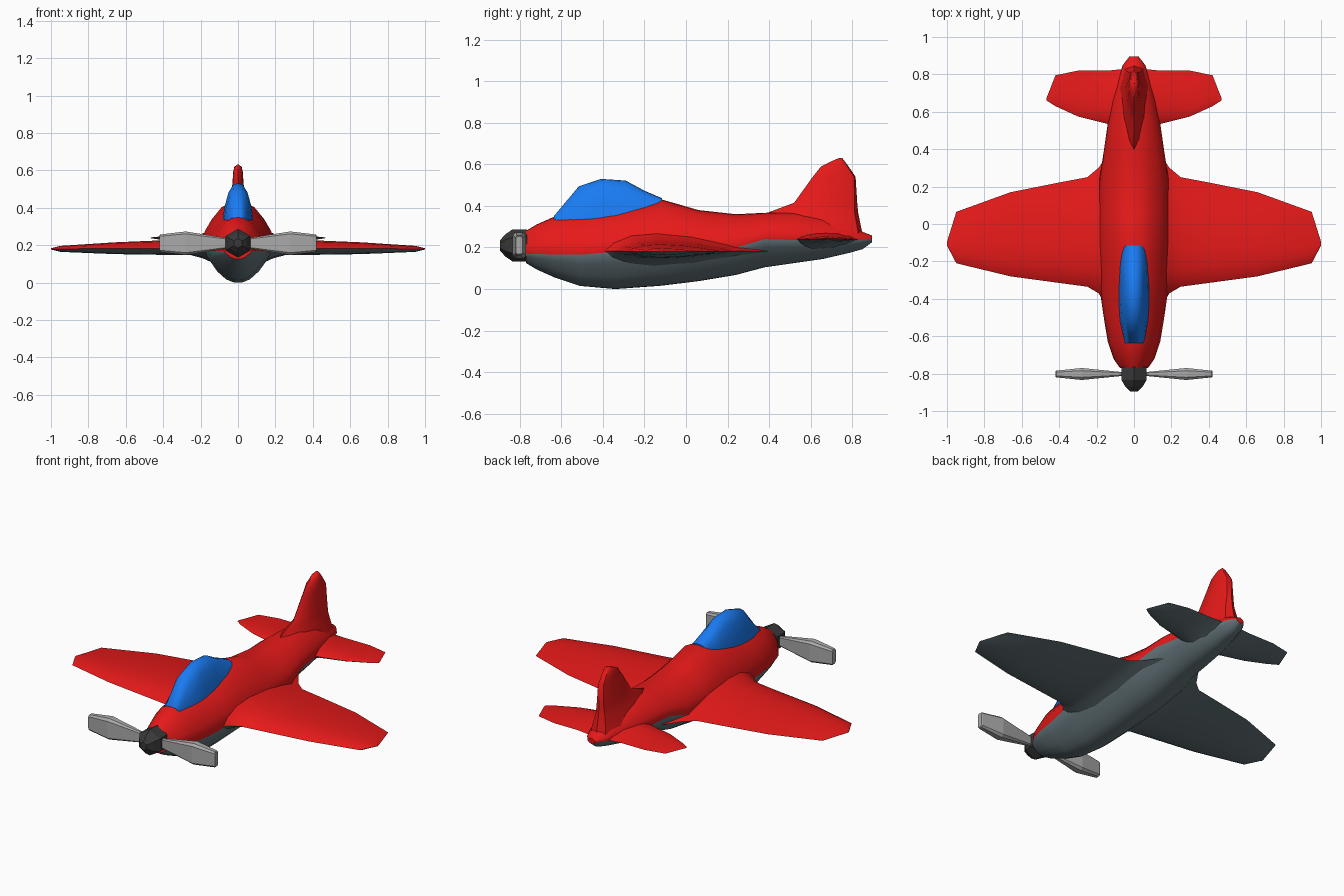
import bpy, bmesh, math


def material(name, rgb):
    m = bpy.data.materials.new(name)
    m.diffuse_color = (*rgb, 1)
    return m


RED = material("red_paint", (0.8, 0.01, 0.01))
SLATE = material("slate_underside", (0.13, 0.18, 0.2))
BLUE = material("blue_glass", (0.01, 0.2, 0.9))
DARK = material("dark_hub", (0.04, 0.04, 0.04))
SILVER = material("silver_blade", (0.4, 0.4, 0.4))


def loft(name, rings, mats, upper=None, angle=45):
    """Closed skin through rings; faces past index `upper` use the second material."""
    bm = bmesh.new()
    loops = [[bm.verts.new(p) for p in r] for r in rings]
    n = len(rings[0])
    for a, b in zip(loops, loops[1:]):
        for j in range(n):
            k = (j + 1) % n
            f = bm.faces.new((a[j], a[k], b[k], b[j]))
            f.material_index = int(upper is not None and j >= upper)
    for end in (loops[0], loops[-1]):
        bm.faces.new(end)
    bmesh.ops.recalc_face_normals(bm, faces=bm.faces)
    me = bpy.data.meshes.new(name)
    bm.to_mesh(me)
    bm.free()
    for m in mats:
        me.materials.append(m)
    ob = bpy.data.objects.new(name, me)
    bpy.context.collection.objects.link(ob)
    if angle:
        bpy.ops.object.select_all(action='DESELECT')
        ob.select_set(True)
        bpy.context.view_layer.objects.active = ob
        bpy.ops.object.shade_smooth_by_angle(angle=math.radians(angle))
    return ob


# Fuselage: y, half width, bottom z, colour seam z, top z
STATIONS = [
    (-0.77, 0.075, 0.125, 0.17, 0.28), (-0.72, 0.11, 0.095, 0.168, 0.31),
    (-0.63, 0.14, 0.055, 0.167, 0.35), (-0.51, 0.16, 0.015, 0.165, 0.36),
    (-0.34, 0.185, 0.0, 0.18, 0.375), (-0.12, 0.195, 0.016, 0.185, 0.432),
    (0.06, 0.195, 0.038, 0.19, 0.38), (0.24, 0.185, 0.068, 0.2, 0.36),
    (0.38, 0.163, 0.105, 0.24, 0.367), (0.52, 0.143, 0.125, 0.236, 0.37),
    (0.66, 0.12, 0.145, 0.235, 0.35), (0.79, 0.08, 0.175, 0.236, 0.31),
    (0.85, 0.06, 0.192, 0.238, 0.275), (0.895, 0.025, 0.225, 0.24, 0.258)]
TOP = [(1, 0), (0.92, 0.35), (0.72, 0.62), (0.45, 0.88), (0.2, 0.98)]
BELLY = [(1, 0), (0.85, 0.3), (0.6, 0.67), (0.35, 0.9), (0.15, 0.99)]


def body_ring(y, w, zb, zs, zt):
    right = [(u * w, y, zs + v * (zt - zs)) for u, v in TOP]
    below = [(u * w, y, zs + v * (zb - zs)) for u, v in BELLY]
    flip = lambda pts: [(-x, yy, z) for x, yy, z in pts]
    return (right + [(0, y, zt)] + flip(right)[::-1]
            + flip(below)[1:] + [(0, y, zb)] + below[:0:-1])


loft("fuselage", [body_ring(*s) for s in STATIONS], [RED, SLATE], upper=10, angle=50)

# Wings and tailplane: x, leading y, trailing y, upper z, edge z, lower z
WING = [(0.1, -0.5, 0.43, 0.3, 0.18, 0.09), (0.19, -0.37, 0.3, 0.262, 0.182, 0.13),
        (0.25, -0.335, 0.25, 0.237, 0.182, 0.146), (0.4, -0.315, 0.222, 0.226, 0.182, 0.148),
        (0.66, -0.28, 0.17, 0.215, 0.182, 0.152), (0.95, -0.21, 0.065, 0.196, 0.18, 0.164),
        (1.0, -0.115, -0.095, 0.183, 0.18, 0.177)]
TAIL = [(0.04, 0.48, 0.83, 0.3, 0.237, 0.17), (0.14, 0.535, 0.82, 0.258, 0.24, 0.21),
        (0.3, 0.575, 0.82, 0.25, 0.24, 0.222), (0.42, 0.63, 0.795, 0.246, 0.24, 0.23),
        (0.467, 0.66, 0.675, 0.241, 0.24, 0.237)]
FOIL = [(0, 0), (0.06, 0.45), (0.18, 0.85), (0.35, 1), (0.6, 0.8), (0.82, 0.4)]


def foil_ring(s, x, y0, y1, zu, ze, zl):
    up = [(s * x, y0 + u * (y1 - y0), ze + v * (zu - ze)) for u, v in FOIL]
    low = [(s * x, y0 + u * (y1 - y0), ze + v * (zl - ze)) for u, v in FOIL]
    return up + [(s * x, y1, ze)] + low[:0:-1]


for side, s in (("right", 1), ("left", -1)):
    loft(side + "_wing", [foil_ring(s, *r) for r in WING], [RED, SLATE], upper=6)
    loft(side + "_tailplane", [foil_ring(s, *r) for r in TAIL], [RED, SLATE], upper=6)

# Fin: z, front y, back y, half thickness
FIN = [(0.26, 0.36, 0.85, 0.085), (0.37, 0.4, 0.828, 0.05), (0.415, 0.52, 0.824, 0.04),
       (0.54, 0.61, 0.816, 0.029), (0.59, 0.65, 0.782, 0.026), (0.617, 0.705, 0.762, 0.02),
       (0.63, 0.735, 0.752, 0.006)]
FIN_SHAPE = [(0, 0), (0.12, 0.5), (0.4, 0.95), (0.75, 1), (0.96, 0.6), (1, 0)]
rings = []
for z, y0, y1, t in FIN:
    half = [(u * t, y0 + v * (y1 - y0), z) for v, u in FIN_SHAPE]
    rings.append(half + [(-x, y, zz) for x, y, zz in half[-2:0:-1]])
loft("tail_fin", rings, [RED])

# Canopy: y, half width, base z, top z
CANOPY = [(-0.635, 0.055, 0.325, 0.352), (-0.515, 0.075, 0.335, 0.495),
          (-0.41, 0.082, 0.338, 0.53), (-0.29, 0.08, 0.35, 0.522),
          (-0.2, 0.074, 0.378, 0.473), (-0.115, 0.06, 0.405, 0.437)]
DOME = [(1, 0), (0.88, 0.35), (0.62, 0.75), (0.3, 0.97)]
rings = []
for y, w, zb, zt in CANOPY:
    half = [(u * w, y, zb + v * (zt - zb)) for u, v in DOME]
    rings.append(half + [(0, y, zt)] + [(-x, yy, z) for x, yy, z in half[::-1]])
loft("canopy", rings, [BLUE])

# Six-sided spinner
HUB_Z = 0.21
loft("spinner", [[(r * math.sin(i * math.pi / 3), y, HUB_Z + r * math.cos(i * math.pi / 3))
                  for i in range(6)]
                 for y, r in ((-0.765, 0.077), (-0.835, 0.077), (-0.87, 0.053), (-0.895, 0.025))],
     [DARK], angle=0)

# Propeller blades: x, half depth, half height
BLADE = [(0.04, 0.008, 0.025), (0.28, 0.032, 0.063), (0.415, 0.018, 0.047), (0.42, 0.015, 0.042)]
CHAMFER = [(1, 0.8), (0.55, 1), (-0.55, 1), (-1, 0.8), (-1, -0.8), (-0.55, -1), (0.55, -1), (1, -0.8)]
for side, s in (("right", 1), ("left", -1)):
    loft(side + "_propeller_blade",
         [[(s * x, -0.802 + u * d, HUB_Z + v * h) for u, v in CHAMFER] for x, d, h in BLADE],
         [SILVER], angle=0)
